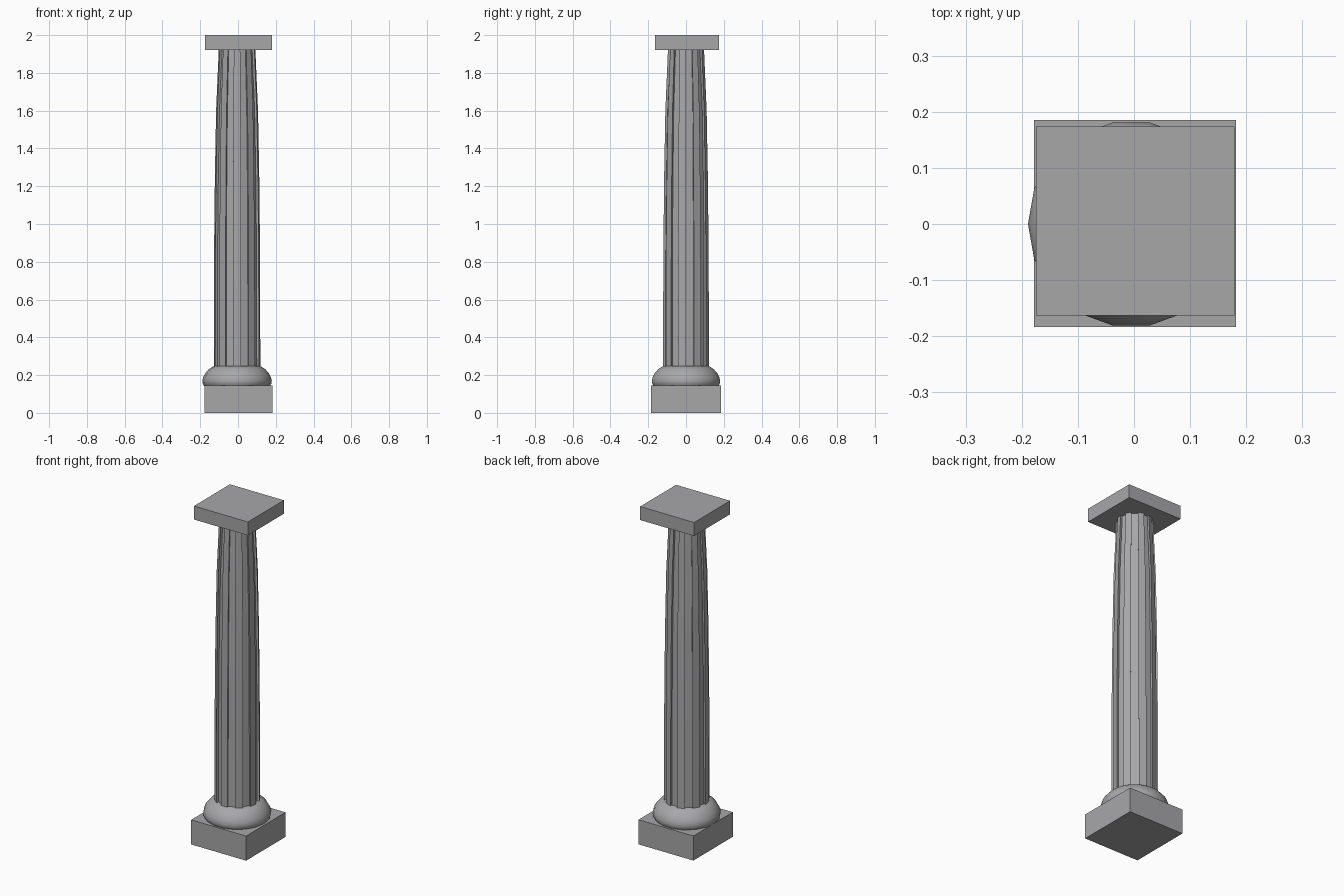
import bpy, bmesh, math
from mathutils import Vector

if "Cube" in bpy.data.objects:
    bpy.data.objects.remove(bpy.data.objects["Cube"])

SIDES = 18
CX = -0.005

stone = bpy.data.materials.new("grey stone")
stone.diffuse_color = (0.39, 0.385, 0.395, 1)
stone.use_nodes = True
stone.node_tree.nodes["Principled BSDF"].inputs["Base Color"].default_value = stone.diffuse_color


def finish(name, bm, smooth=False):
    bmesh.ops.recalc_face_normals(bm, faces=bm.faces[:])
    me = bpy.data.meshes.new(name)
    bm.to_mesh(me)
    bm.free()
    me.materials.append(stone)
    ob = bpy.data.objects.new(name, me)
    bpy.context.collection.objects.link(ob)
    if smooth:
        bpy.ops.object.select_all(action='DESELECT')
        ob.select_set(True)
        bpy.context.view_layer.objects.active = ob
        bpy.ops.object.shade_smooth_by_angle(angle=math.radians(35))
    return ob


def box(name, lo, hi):
    bm = bmesh.new()
    bmesh.ops.create_cube(bm, size=1)
    for v in bm.verts:
        v.co = Vector([(a + b) / 2 + c * (b - a) for a, b, c in zip(lo, hi, v.co)])
    return finish(name, bm)


def loft(name, rings):
    # skin a stack of equal rings and cap both ends
    bm = bmesh.new()
    rows = [[bm.verts.new(p) for p in ring] for ring in rings]
    n = len(rows[0])
    for a, b in zip(rows, rows[1:]):
        for i in range(n):
            j = (i + 1) % n
            bm.faces.new((a[i], a[j], b[j], b[i]))
    bm.faces.new(rows[0])
    bm.faces.new(rows[-1])
    return finish(name, bm, True)


def corner(r, z, k):
    a = math.tau * k / SIDES
    return Vector((CX + r * math.cos(a), r * math.sin(a), z))


def round_ring(r, z):
    return [corner(r, z, k) for k in range(SIDES)]


def fluted_ring(r, z, depth=0.013):
    # every second side is pushed straight in to form a flute
    pts = []
    for k in range(0, SIDES, 2):
        p, q = corner(r, z, k), corner(r, z, k + 1)
        a = math.tau * (k + 0.5) / SIDES
        inward = Vector((-math.cos(a), -math.sin(a), 0)) * depth
        pts += [p, p + inward, q + inward, q]
    return pts


# square slabs at foot and head
box("plinth", (-0.178, -0.184, 0), (0.182, 0.185, 0.146))
box("abacus", (-0.175, -0.163, 1.92), (0.179, 0.174, 2.0))

# rounded base moulding
profile = [(0.172, 0.14), (0.181, 0.153), (0.184, 0.17), (0.179, 0.19),
           (0.168, 0.21), (0.15, 0.231), (0.123, 0.248)]
loft("base_moulding", [round_ring(r, z) for r, z in profile])

# tapering fluted shaft
profile = [(0.123, 0.246), (0.1225, 0.6), (0.121, 0.92),
           (0.1175, 1.25), (0.111, 1.6), (0.097, 1.922)]
loft("fluted_shaft", [fluted_ring(r, z) for r, z in profile])
